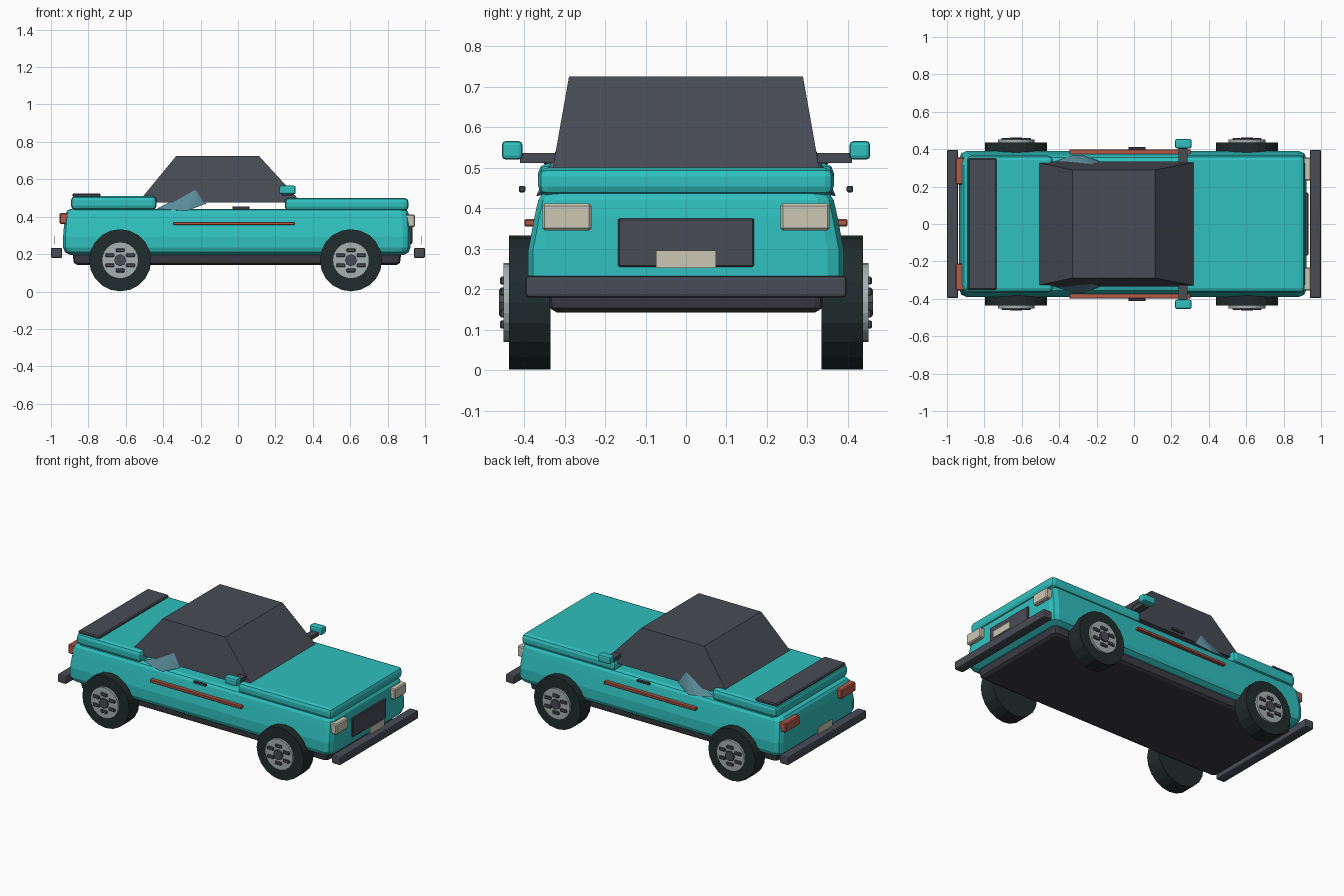
import bpy, bmesh, math
from mathutils import Vector, Matrix

if "Cube" in bpy.data.objects:
    bpy.data.objects.remove(bpy.data.objects["Cube"])


def mat(name, rgb):
    m = bpy.data.materials.new(name)
    m.diffuse_color = (*rgb, 1)
    m.use_nodes = True
    m.node_tree.nodes["Principled BSDF"].inputs["Base Color"].default_value = m.diffuse_color
    return m


TEAL = mat("teal_paint", (0.029, 0.53, 0.52))
DARK = mat("charcoal", (0.067, 0.072, 0.093))
UNDER = mat("underbody_dark", (0.045, 0.043, 0.055))
TYRE = mat("tyre_rubber", (0.015, 0.025, 0.025))
RIM = mat("rim_grey", (0.38, 0.44, 0.44))
CREAM = mat("lamp_cream", (0.60, 0.57, 0.46))
RED = mat("brick_red", (0.46, 0.10, 0.065))
GLASS = mat("blue_glass", (0.10, 0.26, 0.32))


def finish(bm, name, material):
    bmesh.ops.recalc_face_normals(bm, faces=bm.faces)
    me = bpy.data.meshes.new(name)
    bm.to_mesh(me)
    bm.free()
    me.materials.append(material)
    ob = bpy.data.objects.new(name, me)
    bpy.context.collection.objects.link(ob)
    return ob


def box(name, material, x, y, z, bevel=0.0, segments=2):
    """Box from (min, max) ranges with optional rounded edges."""
    bm = bmesh.new()
    bmesh.ops.create_cube(bm, size=1)
    for v in bm.verts:
        v.co = [r[0] + (c + 0.5) * (r[1] - r[0]) for c, r in zip(v.co, (x, y, z))]
    if bevel:
        bmesh.ops.bevel(bm, geom=bm.edges[:], offset=bevel, segments=segments,
                        profile=0.5, affect='EDGES')
    return finish(bm, name, material)


def loft(name, material, rings, corner=0.0):
    """Stack of chamfered rectangles: each ring is (z, x0, x1, half_width)."""
    bm = bmesh.new()
    loops = []
    for z, x0, x1, w in rings:
        c = corner
        if c:
            pts = [(x0 + c, -w), (x1 - c, -w), (x1 - c * .3, -w + c * .3), (x1, -w + c),
                   (x1, w - c), (x1 - c * .3, w - c * .3), (x1 - c, w), (x0 + c, w),
                   (x0 + c * .3, w - c * .3), (x0, w - c), (x0, -w + c), (x0 + c * .3, -w + c * .3)]
        else:
            pts = [(x0, -w), (x1, -w), (x1, w), (x0, w)]
        loops.append([bm.verts.new((px, py, z)) for px, py in pts])
    n = len(loops[0])
    for a, b in zip(loops, loops[1:]):
        for i in range(n):
            j = (i + 1) % n
            bm.faces.new((a[i], a[j], b[j], b[i]))
    bm.faces.new(loops[0][::-1])
    bm.faces.new(loops[-1])
    return finish(bm, name, material)


def disc(name, material, x, z, y0, y1, radius, sides):
    """Cylinder along y."""
    bm = bmesh.new()
    bmesh.ops.create_cone(bm, cap_ends=True, segments=sides, radius1=radius,
                          radius2=radius, depth=abs(y1 - y0),
                          matrix=Matrix.Translation((x, (y0 + y1) / 2, z))
                          @ Matrix.Rotation(math.pi / 2, 4, 'X'))
    return finish(bm, name, material)


# Main body, hood, trunk, cabin and floor
loft("body", TEAL, [(0.195, -0.895, 0.885, 0.355), (0.21, -0.925, 0.912, 0.38),
                    (0.235, -0.935, 0.922, 0.39), (0.295, -0.935, 0.922, 0.39),
                    (0.38, -0.928, 0.918, 0.374), (0.42, -0.92, 0.912, 0.365),
                    (0.435, -0.91, 0.902, 0.355), (0.442, -0.89, 0.885, 0.335)], 0.04)
box("hood", TEAL, (0.25, 0.912), (-0.365, 0.365), (0.432, 0.5), 0.022)
box("trunk", TEAL, (-0.893, -0.435), (-0.365, 0.365), (0.437, 0.51), 0.022)
loft("cabin", DARK, [(0.475, -0.535, 0.34, 0.333), (0.55, -0.474, 0.272, 0.32),
                     (0.725, -0.33, 0.112, 0.289)])
loft("underbody", UNDER, [(0.143, -0.86, 0.85, 0.32), (0.153, -0.878, 0.866, 0.336),
                          (0.205, -0.885, 0.873, 0.342)], 0.02)
box("rear_spoiler", DARK, (-0.885, -0.735), (-0.352, 0.352), (0.505, 0.525), 0.006, 1)

# Front and rear fittings
box("grille", DARK, (0.9, 0.932), (-0.168, 0.168), (0.255, 0.375), 0.004, 1)
for end, s in (("front", 1), ("rear", -1)):
    box(end + "_bumper", DARK, sorted((s * 0.94, s)), (-0.396, 0.396), (0.18, 0.233), 0.008)
    box(end + "_plate", CREAM, sorted((s * 0.98, s * 0.985)), (-0.074, 0.074), (0.252, 0.296))

# Parts repeated on both sides
for side, s in (("right", -1), ("left", 1)):
    def span(a, b):
        return sorted((s * a, s * b))

    box(side + "_headlight", CREAM, (0.89, 0.946), span(0.233, 0.355), (0.345, 0.412), 0.006, 1)
    box(side + "_taillight", RED, (-0.954, -0.90), span(0.21, 0.355), (0.36, 0.42), 0.006, 1)
    box(side + "_side_stripe", RED, (-0.345, 0.302), span(0.36, 0.399), (0.355, 0.373), 0.003, 1)
    box(side + "_door_handle", DARK, (-0.03, 0.062), span(0.397, 0.413), (0.439, 0.455), 0.003, 1)
    box(side + "_mirror_arm", DARK, (0.237, 0.285), span(0.325, 0.41), (0.512, 0.536))
    box(side + "_mirror", TEAL, (0.22, 0.308), span(0.404, 0.455), (0.52, 0.566), 0.01)

    # Quarter window bulging out beside the cabin
    bm = bmesh.new()
    for x, y, z in ((-0.435, 0.33, 0.443), (-0.225, 0.318, 0.55), (-0.215, 0.335, 0.5),
                    (-0.17, 0.33, 0.47), (-0.275, 0.37, 0.43), (-0.33, 0.366, 0.435),
                    (-0.3, 0.3, 0.44)):
        bm.verts.new((x, s * y, z))
    bmesh.ops.convex_hull(bm, input=bm.verts[:])
    finish(bm, side + "_quarter_window", GLASS)

    # Wheels: tyre, rim, hub and ring of blocks
    for end, x in (("front", 0.604), ("rear", -0.63)):
        name = f"{side}_{end}_"
        z = 0.167
        disc(name + "tyre", TYRE, x, z, s * 0.335, s * 0.437, 0.166, 20)
        disc(name + "rim", RIM, x, z, s * 0.42, s * 0.451, 0.098, 24)
        disc(name + "hub", DARK, x, z, s * 0.44, s * 0.462, 0.032, 8)
        for k in range(6):
            a = math.radians(30 + 60 * k)
            cx, cz = x + 0.064 * math.cos(a), z + 0.054 * math.sin(a)
            box(f"{name}rim_block_{k + 1}", DARK, (cx - 0.023, cx + 0.023),
                span(0.44, 0.459), (cz - 0.01, cz + 0.01), 0.003, 1)
